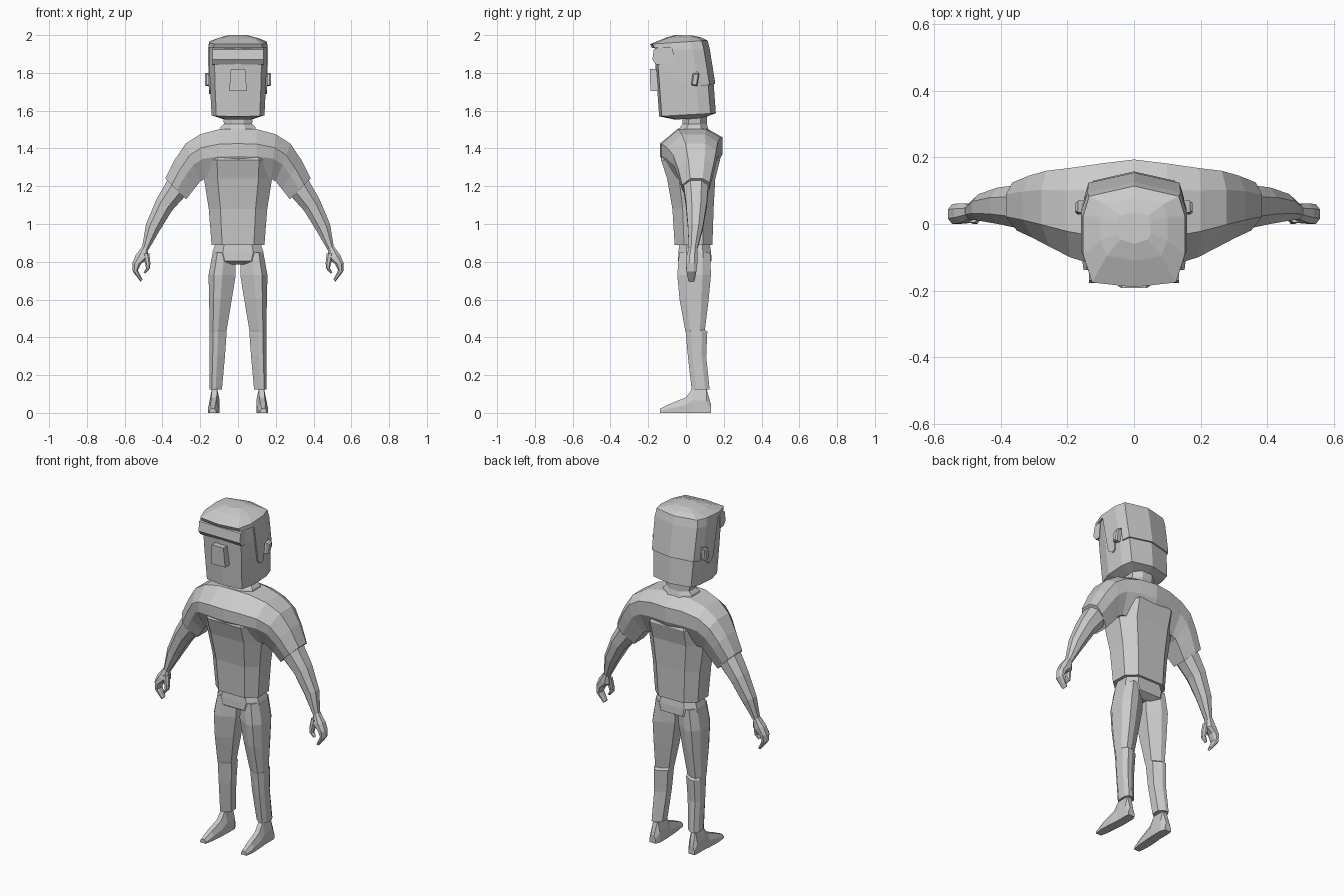
import bpy, bmesh
from mathutils import Vector

grey = bpy.data.materials.new("light_grey")
grey.diffuse_color = (0.6, 0.6, 0.6, 1)


def loft(name, rings, mirror=False):
    """Skin a list of equal-length point rings and cap both ends."""
    bm = bmesh.new()
    vr = [[bm.verts.new(p) for p in r] for r in rings]
    n = len(rings[0])
    for a, b in zip(vr, vr[1:]):
        for i in range(n):
            j = (i + 1) % n
            bm.faces.new((a[i], a[j], b[j], b[i]))
    bm.faces.new(vr[0])
    bm.faces.new(vr[-1])
    bmesh.ops.recalc_face_normals(bm, faces=bm.faces)
    me = bpy.data.meshes.new(name)
    bm.to_mesh(me)
    bm.free()
    me.materials.append(grey)
    ob = bpy.data.objects.new(name, me)
    bpy.context.collection.objects.link(ob)
    if mirror:
        ob.modifiers.new("mirror", 'MIRROR').use_mirror_merge = False
    return ob


def flat(z, x0, x1, y0, y1, ci=0.3, co=0.3):
    """Horizontal chamfered ring; ci and co are the inner and outer corner cuts."""
    w, d = x1 - x0, y1 - y0
    a, b, c, e = x0 + ci * w, x1 - co * w, y0 + 0.25 * d, y1 - 0.25 * d
    return [(a, y0, z), (b, y0, z), (x1, c, z), (x1, e, z),
            (b, y1, z), (a, y1, z), (x0, e, z), (x0, c, z)]


OCT = [(-.45, 1), (.45, 1), (1, .45), (1, -.45), (.45, -1), (-.45, -1), (-1, -.45), (-1, .45)]
YOKE = [(-.42, 1), (.5, 1), (1, .65), (1, 0), (.6, -1), (-.6, -1), (-1, -.1), (-1, .4)]


def limb(top, bot, y0, y1, shape=OCT):
    """Ring across a limb, from its upper/outer (x, z) point to its lower/inner one."""
    t, b = Vector(top), Vector(bot)
    m, h = (t + b) / 2, (t - b) / 2
    yc, yh = (y0 + y1) / 2, (y1 - y0) / 2
    return [(m.x + h.x * v, yc + yh * u, m.y + h.y * v) for u, v in shape]


def skull(zf, zb, f, b, w):
    """Squarish head ring, tilted from zf at the front to zb at the back."""
    half = [(0, f), (.82 * w, f + .014), (w, f + (b - f) * .32), (w, f + (b - f) * .7),
            (.88 * w, b - .03 * w / .15), (0, b)]
    pts = half + [(-x, y) for x, y in half[-2:0:-1]]
    return [(x, y, zf + (zb - zf) * (y - f) / (b - f)) for x, y in pts]


def prism(name, profile, x):
    return loft(name, [[(s, y, z) for y, z in profile] for s in (-x, x)])


# head
loft("head", [skull(1.553, 1.56, -.06, .09, .08), skull(1.57, 1.587, -.142, .158, .14),
              skull(1.75, 1.75, -.155, .146, .149), skull(1.85, 1.85, -.163, .13, .151),
              skull(1.94, 1.95, -.165, .11, .15)])

# hair: enlarged skull trimmed by a side outline with sideburns and ear notch
hair = loft("hair", [skull(1.6, 1.6, -.15, .166, .149), skull(1.75, 1.75, -.16, .154, .156),
                     skull(1.925, 1.925, -.176, .126, .159), skull(1.952, 1.972, -.19, .114, .153),
                     skull(1.985, 1.987, -.11, .08, .1), skull(2.0, 1.998, -.06, .035, .05)])
cutter = prism("hair_cutter", [(-.3, 1.93), (-.075, 1.935), (-.05, 1.8), (-.033, 1.71), (0, 1.687),
                               (.02, 1.7), (.027, 1.795), (.072, 1.81), (.08, 1.73), (.3, 1.765),
                               (.3, 2.1), (-.3, 2.1)], .4)
cutter.hide_render = True
cutter.hide_viewport = True
cut = hair.modifiers.new("trim", 'BOOLEAN')
cut.operation, cut.solver, cut.object = 'INTERSECT', 'EXACT', cutter
prism("fringe", [(-.13, 1.842), (-.16, 1.845), (-.178, 1.87), (-.17, 1.925), (-.12, 1.945)], .136)

# nose and ears
loft("nose", [[(-w, y, z), (w, y, z), (w, -.14, z), (-w, -.14, z)]
              for z, w, y in ((1.705, .047, -.188), (1.82, .038, -.192))])
loft("ear", [[(x, .028 + i, 1.735 + i), (x, .06 - i, 1.73 + i), (x, .07 - i, 1.8 - i), (x, .035 + i, 1.795 - i)]
             for x, i in ((.14, 0), (.168, 0), (.176, .006))], True)

# neck
loft("neck", [flat(1.48, -.1, .1, -.045, .125), flat(1.512, -.092, .092, -.03, .115),
              flat(1.53, -.075, .075, -.018, .11), flat(1.6, -.08, .08, -.02, .11)])

# shirt body
loft("shirt_body", [flat(.89, -.14, .14, -.06, .14, .2, .2), flat(1.08, -.155, .155, -.072, .146, .2, .2),
                    flat(1.24, -.18, .18, -.1, .155, .2, .2), flat(1.34, -.185, .185, -.132, .18, .2, .2),
                    flat(1.42, -.13, .13, -.1, .15, .2, .2)])

# shoulders and sleeves in one sweep from hem to hem
side = [((.385, 1.24), (.275, 1.13), -.02, .125), ((.335, 1.34), (.232, 1.185), -.042, .145),
        ((.278, 1.425), (.2, 1.225), -.068, .16), ((.2, 1.475), (.175, 1.24), -.1, .168),
        ((.1, 1.502), (.095, 1.24), -.13, .182)]
right = [limb(*s, YOKE) for s in side]
left = [[(-x, y, z) for x, y, z in r] for r in reversed(right)]
loft("shoulders_and_sleeves", right + [limb((0, 1.505), (0, 1.24), -.138, .194, YOKE)] + left)

# forearm, hand and thumb
loft("forearm", [limb((.36, 1.26), (.262, 1.165), -.008, .115), limb((.378, 1.225), (.284, 1.143), -.012, .117),
                 limb((.432, 1.13), (.35, 1.07), 0, .11), limb((.487, 1.0), (.415, .965), .01, .09),
                 limb((.508, .875), (.476, .86), .015, .06)], True)
loft("hand", [limb((.508, .88), (.476, .865), .015, .06), limb((.542, .835), (.474, .815), .003, .062),
              limb((.56, .79), (.512, .79), 0, .06), limb((.557, .748), (.53, .755), .003, .055),
              limb((.515, .694), (.505, .705), .012, .045)], True)
loft("thumb", [limb((.505, .845), (.47, .845), .005, .045), limb((.492, .79), (.464, .795), 0, .035),
               limb((.487, .765), (.466, .765), 0, .03), limb((.5, .743), (.49, .738), .005, .022)], True)

# trousers
loft("trouser_waist", [flat(.9, -.118, .118, -.035, .125, .2, .2), flat(.85, -.135, .135, -.04, .133, .2, .2),
                       flat(.805, -.14, .14, -.042, .135, .25, .25), flat(.785, -.09, .09, -.01, .1, .3, .3)])
legs = [(.85, .012, .134, -.036, .128), (.73, .012, .156, -.046, .132), (.6, .033, .153, -.034, .12),
        (.44, .06, .15, -.005, .1), (.43, .06, .15, -.002, .113), (.3, .069, .15, .01, .107),
        (.125, .085, .152, .03, .125)]
loft("trouser_leg", [flat(*r, ci=.5, co=.2) for r in legs], True)

# shoe, lofted heel to toe
shoe = [(.132, .128, .02, .045), (.108, .124, .027, .13), (.036, .124, .027, .13),
        (0, .127, .028, .082), (-.08, .132, .027, .05), (-.138, .134, .018, .022)]
loft("shoe", [[(c - w, y, 0), (c + w, y, 0), (c + w, y, .5 * h), (c + .5 * w, y, h),
               (c - .5 * w, y, h), (c - w, y, .5 * h)] for y, c, w, h in shoe], True)
